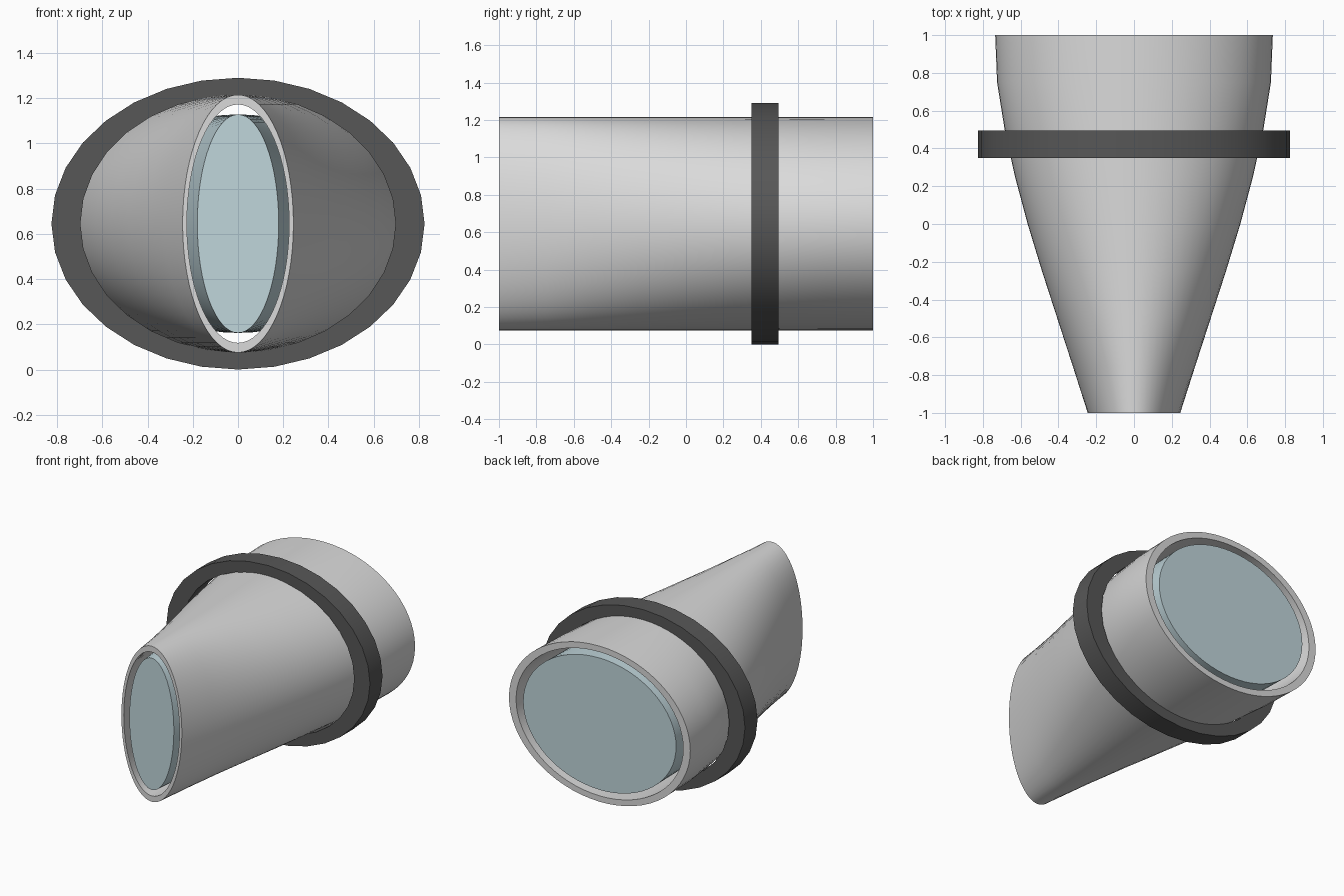
import bpy, bmesh, math

if "Cube" in bpy.data.objects:
    bpy.data.objects.remove(bpy.data.objects["Cube"])

CZ = 0.645  # height of the common axis


def material(name, r, g, b):
    m = bpy.data.materials.new(name)
    m.diffuse_color = (r, g, b, 1)
    m.use_nodes = True
    m.node_tree.nodes["Principled BSDF"].inputs["Base Color"].default_value = m.diffuse_color
    return m


SHELL = material("light grey", 0.70, 0.70, 0.70)
BAND = material("dark grey", 0.095, 0.095, 0.095)
GLASS = material("pale blue glass", 0.53, 0.67, 0.71)


def loft(name, stations, segments, mat, solid):
    """Skin ellipses (y, half width, half height); cap if solid, else close the loop."""
    bm = bmesh.new()
    rings = []
    for y, rx, rz in stations:
        rings.append([bm.verts.new((rx * math.cos(a), y, CZ + rz * math.sin(a)))
                      for a in (2 * math.pi * i / segments for i in range(segments))])
    pairs = list(zip(rings, rings[1:]))
    if solid:
        bm.faces.new(rings[0])
        bm.faces.new(rings[-1])
    else:
        pairs.append((rings[-1], rings[0]))
    for a, b in pairs:
        for i in range(segments):
            j = (i + 1) % segments
            bm.faces.new((a[i], a[j], b[j], b[i]))
    bmesh.ops.recalc_face_normals(bm, faces=bm.faces[:])
    mesh = bpy.data.meshes.new(name)
    bm.to_mesh(mesh)
    bm.free()
    mesh.materials.append(mat)
    ob = bpy.data.objects.new(name, mesh)
    bpy.context.collection.objects.link(ob)
    bpy.ops.object.select_all(action='DESELECT')
    ob.select_set(True)
    bpy.context.view_layer.objects.active = ob
    bpy.ops.object.shade_smooth_by_angle(angle=math.radians(30))
    return ob


# Half widths along the tube, evenly spaced from front to back
widths = [0.245, 0.325, 0.406, 0.487, 0.563, 0.630, 0.685, 0.725, 0.735]
ys = [-1 + 0.25 * i for i in range(len(widths))]

# Flaring hollow tube: outer skin forward, inner skin back
outer = [(y, w, 0.57) for y, w in zip(ys, widths)]
inner = [(y, w * 0.922, 0.527) for y, w in zip(ys, widths)]
loft("tube_shell", outer + inner[::-1], 64, SHELL, False)

# Glass core that flares with the tube
core = [(y, 0.18 + (w - 0.245) * 0.898, 0.483) for y, w in zip(ys, widths)]
loft("glass_core", core, 64, GLASS, True)

# Dark collar around the tube
loft("collar", [(0.35, 0.825, 0.645), (0.495, 0.825, 0.645),
                (0.495, 0.697, 0.568), (0.35, 0.697, 0.568)], 32, BAND, False)
